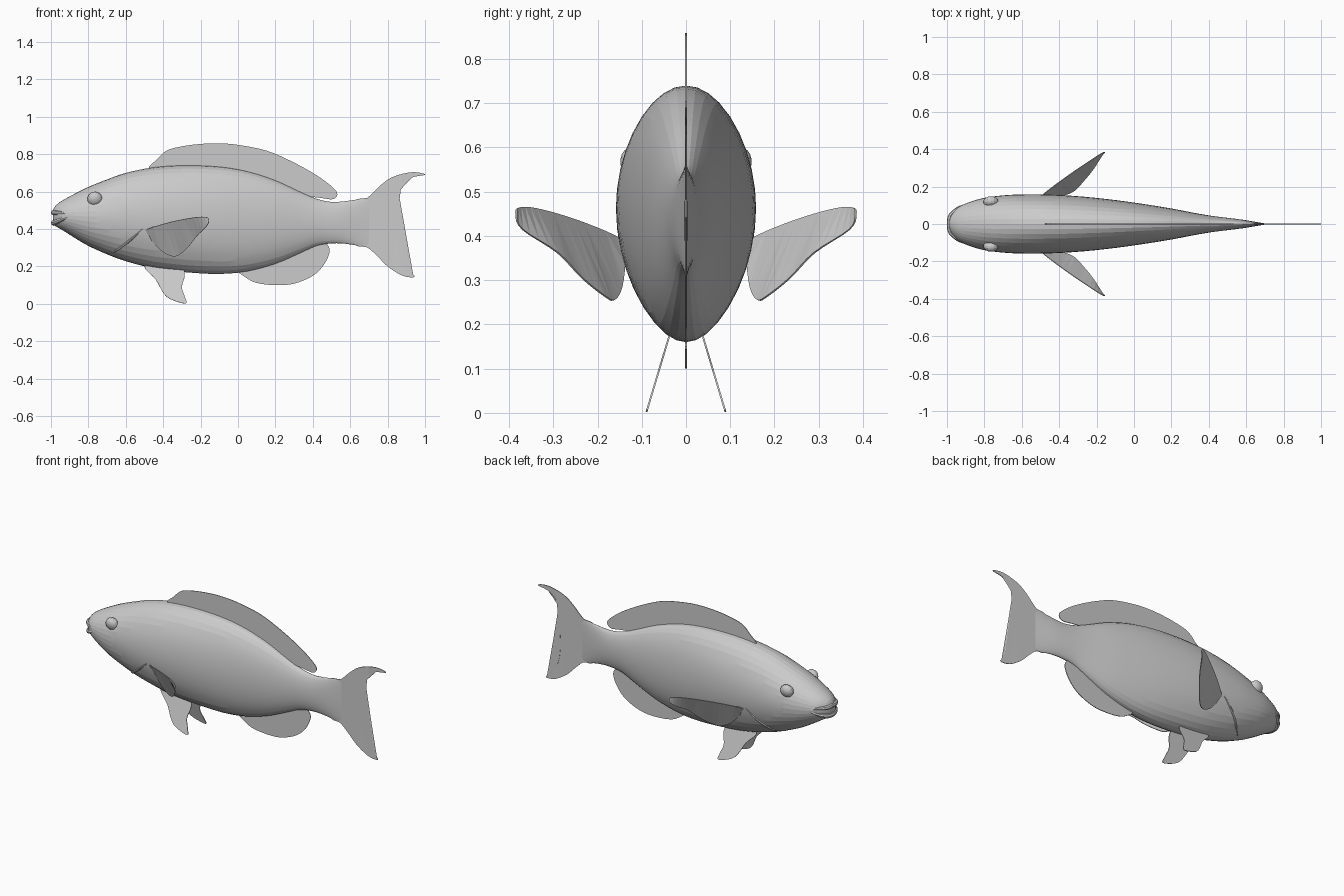
import bpy, bmesh, math
from mathutils import Matrix, Vector

cube = bpy.data.objects.get("Cube")
if cube:
    bpy.data.objects.remove(cube, do_unlink=True)

grey = bpy.data.materials.new("light grey")
grey.use_nodes = True
grey.diffuse_color = (.6, .6, .6, 1)
grey.node_tree.nodes["Principled BSDF"].inputs["Base Color"].default_value = (.6, .6, .6, 1)


def spline(points, steps, closed=False):
    """Smooth path through points of any dimension."""
    count = len(points)
    path = []
    for i in range(count if closed else count - 1):
        quad = []
        for j in range(i - 1, i + 3):
            quad.append(points[j % count if closed else max(0, min(count - 1, j))])
        for s in range(steps):
            t = s / steps
            path.append(tuple(
                b + .5 * t * (c - a + t * (2 * a - 5 * b + 4 * c - d + t * (3 * (b - c) + d - a)))
                for a, b, c, d in zip(*quad)))
    if not closed:
        path.append(tuple(points[-1]))
    return path


def finish(name, bm, mirrored=False):
    bmesh.ops.recalc_face_normals(bm, faces=bm.faces)
    mesh = bpy.data.meshes.new(name)
    bm.to_mesh(mesh)
    bm.free()
    mesh.materials.append(grey)
    obj = bpy.data.objects.new(name, mesh)
    bpy.context.collection.objects.link(obj)
    if mirrored:
        mirror = obj.modifiers.new("Mirror", 'MIRROR')
        mirror.use_axis = (False, True, False)
    return obj


def loft(bm, rings):
    """Skin closed rings of points and cap both ends."""
    loops = [[bm.verts.new(p) for p in ring] for ring in rings]
    for a, b in zip(loops, loops[1:]):
        for i in range(len(a)):
            k = (i + 1) % len(a)
            bm.faces.new((a[i], a[k], b[k], b[i]))
    bm.faces.new(loops[0])
    bm.faces.new(loops[-1])


def fin(name, outline, mirrored=False, steps=4):
    bm = bmesh.new()
    face = bm.faces.new([bm.verts.new(p) for p in spline(outline, steps, True)])
    bmesh.ops.triangulate(bm, faces=[face])
    obj = finish(name, bm)
    solid = obj.modifiers.new("Thickness", 'SOLIDIFY')
    solid.thickness = .004
    solid.offset = 0
    if mirrored:
        obj.modifiers.new("Mirror", 'MIRROR').use_axis = (False, True, False)
    return obj


def tube(name, points, radius, taper=.3, mirrored=False):
    """Rounded bead along a path, thinner at its ends."""
    path = [Vector(p) for p in spline(points, 4)]
    rings = []
    last = len(path) - 1
    for i, p in enumerate(path):
        along = (path[min(i + 1, last)] - path[max(i - 1, 0)]).normalized()
        side = along.cross(Vector((0, 0, 1))).normalized()
        up = side.cross(along)
        r = radius * (taper + (1 - taper) * math.sin(math.pi * i / last))
        rings.append([p + r * (side * math.cos(a) + up * math.sin(a))
                      for a in (math.tau * k / 8 for k in range(8))])
    bm = bmesh.new()
    loft(bm, rings)
    return finish(name, bm, mirrored)


# Body stations: x, top, bottom, half width
stations = spline([
    (-.99, .50, .43, .025), (-.975, .525, .415, .055), (-.94, .552, .395, .09),
    (-.88, .585, .357, .117), (-.8, .625, .31, .14), (-.7, .665, .265, .153),
    (-.6, .70, .228, .158), (-.45, .73, .19, .157), (-.28, .74, .169, .147),
    (-.1, .733, .16, .128), (.05, .708, .174, .107), (.2, .66, .214, .083),
    (.33, .60, .27, .058), (.42, .562, .31, .043), (.5, .545, .323, .033),
    (.58, .55, .321, .023), (.7, .568, .3, .003)], 3)


def side_width(x, z):
    """Half width of the body surface at a given x and z."""
    for a, b in zip(stations, stations[1:]):
        if a[0] <= x <= b[0]:
            t = (x - a[0]) / (b[0] - a[0])
            top, low, wide = [p + t * (q - p) for p, q in zip(a[1:], b[1:])]
            h = (z - (top + low) / 2) / ((top - low) / 2)
            return wide * math.sqrt(max(0, 1 - h * h))
    return 0


# Body
sides = 36
rings = []
for x, top, low, wide in stations:
    mid, half = (top + low) / 2, (top - low) / 2
    rings.append([(x, wide * math.sin(a), mid + half * math.cos(a))
                  for a in (math.tau * k / sides for k in range(sides))])
bm = bmesh.new()
loft(bm, rings)
body = finish("body", bm)
body.data.shade_smooth()
bpy.context.view_layer.objects.active = body
body.select_set(True)
bpy.ops.object.shade_smooth_by_angle(angle=math.radians(8))
body.select_set(False)

# Lips
tube("upper_lip", [(-.89, .105, .475), (-.94, .083, .485), (-.98, .045, .487), (-.986, 0, .488),
                   (-.98, -.045, .487), (-.94, -.083, .485), (-.89, -.105, .475)], .014)
tube("lower_lip", [(-.9, .102, .468), (-.94, .083, .452), (-.975, .045, .437), (-.984, 0, .433),
                   (-.975, -.045, .437), (-.94, -.083, .452), (-.9, -.102, .468)], .016)

# Gill edges
gill = [(-.51, .4), (-.56, .355), (-.61, .315), (-.65, .285), (-.7, .272)]
tube("gill_edges", [(x, side_width(x, z) - .002, z) for x, z in gill], .008, mirrored=True)

# Eyes
bm = bmesh.new()
place = (Matrix.Translation((-.765, .117, .56)) @ Matrix.Rotation(-.35, 4, 'X')
         @ Matrix.Rotation(math.pi / 2, 4, 'X') @ Matrix.Diagonal((.041, .041, .03, 1)))
bmesh.ops.create_uvsphere(bm, u_segments=14, v_segments=10, radius=1, matrix=place)
finish("eyes", bm, True)


def flat(points):
    return [(x, 0, z) for x, z in points]


# Middle fins
fin("dorsal_fin", flat([
    (-.47, .72), (-.43, .775), (-.38, .82), (-.3, .842), (-.2, .855), (-.1, .858), (0, .85),
    (.15, .82), (.28, .765), (.4, .7), (.48, .645), (.53, .595), (.51, .56), (.44, .567),
    (.36, .58), (.2, .63), (0, .69), (-.28, .71)]))
fin("anal_fin", flat([
    (0, .18), (.04, .142), (.1, .112), (.2, .1), (.3, .108), (.4, .15), (.46, .21),
    (.49, .28), (.47, .322), (.41, .32), (.34, .3), (.2, .24), (.08, .2)]))
fin("tail_fin", flat([
    (.62, .54), (.69, .566), (.76, .632), (.82, .675), (.9, .7), (.96, .703), (1, .69),
    (.93, .675), (.875, .63), (.857, .57), (.85, .45), (.846, .36), (.857, .27), (.89, .195),
    (.945, .15), (.92, .142), (.87, .155), (.8, .2), (.74, .26), (.69, .302), (.62, .33)]))

# Paired fins
fin("pectoral_fins", [
    (-.5, .145, .39), (-.39, .232, .43), (-.26, .322, .458), (-.18, .374, .465),
    (-.155, .384, .45), (-.168, .37, .415), (-.22, .29, .362), (-.265, .235, .305),
    (-.31, .185, .265), (-.35, .162, .255), (-.41, .145, .285), (-.47, .138, .35)], True)
fin("pelvic_fins", [(x, .09 - .3 * z, z) for x, z in [
    (-.5, .2), (-.44, .13), (-.4, .06), (-.36, .025), (-.28, .002), (-.285, .04),
    (-.3, .09), (-.285, .15), (-.3, .185), (-.4, .205)]], True)
